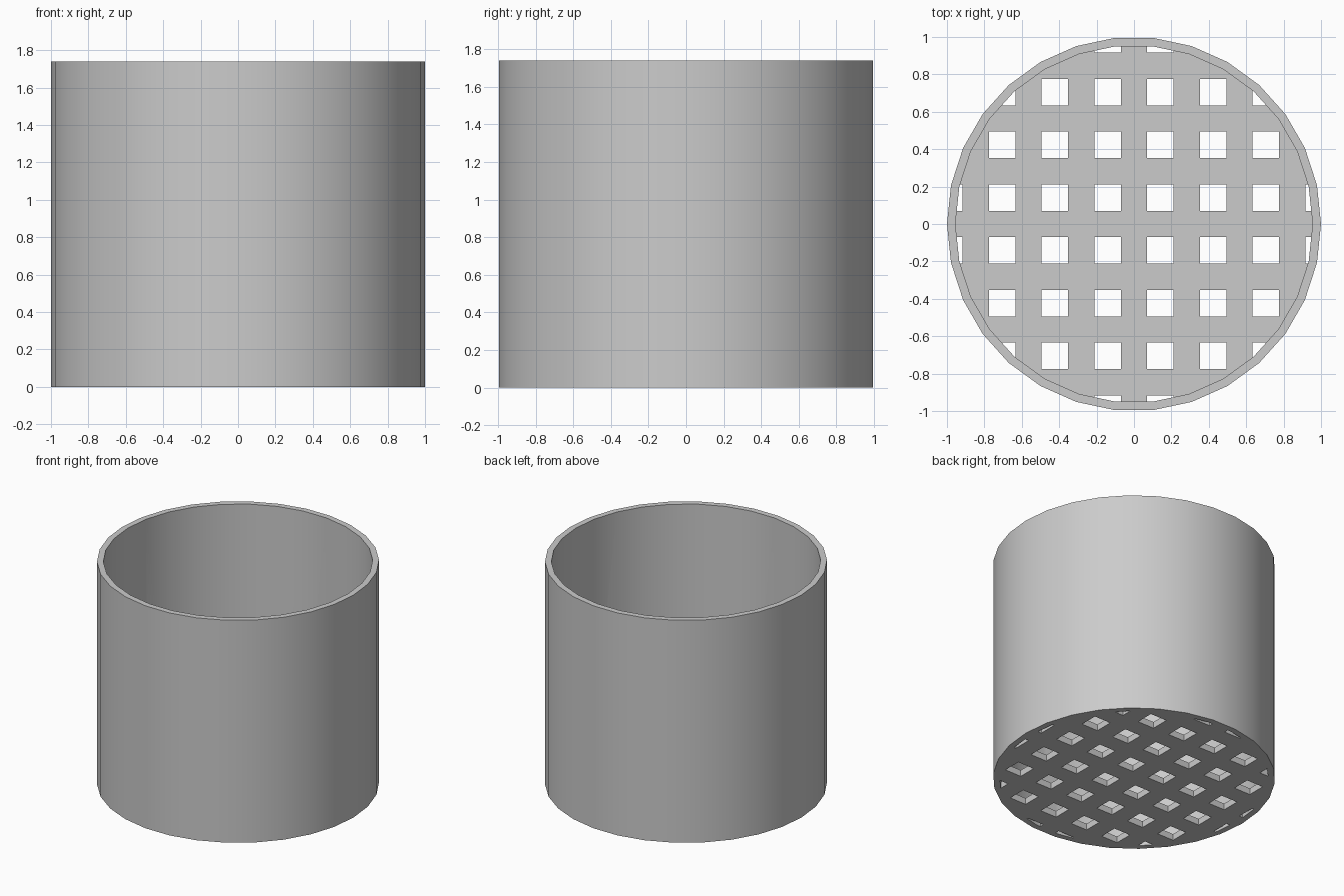
import bpy, bmesh, math
from mathutils import Matrix

if "Cube" in bpy.data.objects:
    bpy.data.objects.remove(bpy.data.objects["Cube"], do_unlink=True)

SIDES, OUTER, INNER = 30, 1.0, 0.955
HEIGHT, FLOOR = 1.74, 0.05
PITCH, HOLE = 0.282, 0.142

grey = bpy.data.materials.new("light grey")
grey.use_nodes = True
COLOUR = (0.6, 0.6, 0.6, 1)
grey.diffuse_color = COLOUR
grey.node_tree.nodes["Principled BSDF"].inputs["Base Color"].default_value = COLOUR


def make_object(name, bm):
    mesh = bpy.data.meshes.new(name)
    bm.to_mesh(mesh)
    bm.free()
    obj = bpy.data.objects.new(name, mesh)
    bpy.context.collection.objects.link(obj)
    return obj


def prism(name, radius, bottom, top):
    """Closed upright prism with a corner on the x axis."""
    bm = bmesh.new()
    ring = [bm.verts.new((radius * math.cos(math.tau * i / SIDES),
                          radius * math.sin(math.tau * i / SIDES), bottom))
            for i in range(SIDES)]
    base = bm.faces.new(ring)
    lid = bmesh.ops.extrude_face_region(bm, geom=[base])["geom"]
    for v in lid:
        if isinstance(v, bmesh.types.BMVert):
            v.co.z = top
    bmesh.ops.recalc_face_normals(bm, faces=bm.faces)
    return make_object(name, bm)


def boolean(target, cutter, operation):
    """Apply a boolean and discard the cutter."""
    cutter.hide_render = True
    mod = target.modifiers.new(operation.lower(), "BOOLEAN")
    mod.operation, mod.solver, mod.object = operation, "EXACT", cutter
    bpy.context.view_layer.objects.active = target
    bpy.ops.object.modifier_apply(modifier=mod.name)
    bpy.data.objects.remove(cutter, do_unlink=True)


# Square hole grid, kept within the bore so the outer wall stays whole
bm = bmesh.new()
centres = [(i + 0.5) * PITCH for i in range(-4, 4)]
for x in centres:
    for y in centres:
        # Skip cells lying wholly outside the bore
        if math.hypot(abs(x) - HOLE / 2, abs(y) - HOLE / 2) < INNER:
            bmesh.ops.create_cube(bm, size=1, matrix=Matrix.Translation((x, y, 0))
                                  @ Matrix.Diagonal((HOLE, HOLE, 0.4, 1)))
holes = make_object("hole_cutter", bm)
boolean(holes, prism("hole_limit", INNER, -0.1, 0.15), "INTERSECT")

# Open cup with a perforated floor
cup = prism("perforated_cup", OUTER, 0, HEIGHT)
boolean(cup, prism("bore_cutter", INNER, FLOOR, HEIGHT + 0.2), "DIFFERENCE")
boolean(cup, holes, "DIFFERENCE")

cup.data.materials.clear()
cup.data.materials.append(grey)
for face in cup.data.polygons:
    face.material_index = 0

# Rounded wall, crisp rim and hole edges
bpy.ops.object.select_all(action="DESELECT")
cup.select_set(True)
bpy.context.view_layer.objects.active = cup
bpy.ops.object.shade_smooth_by_angle(angle=math.radians(30))
